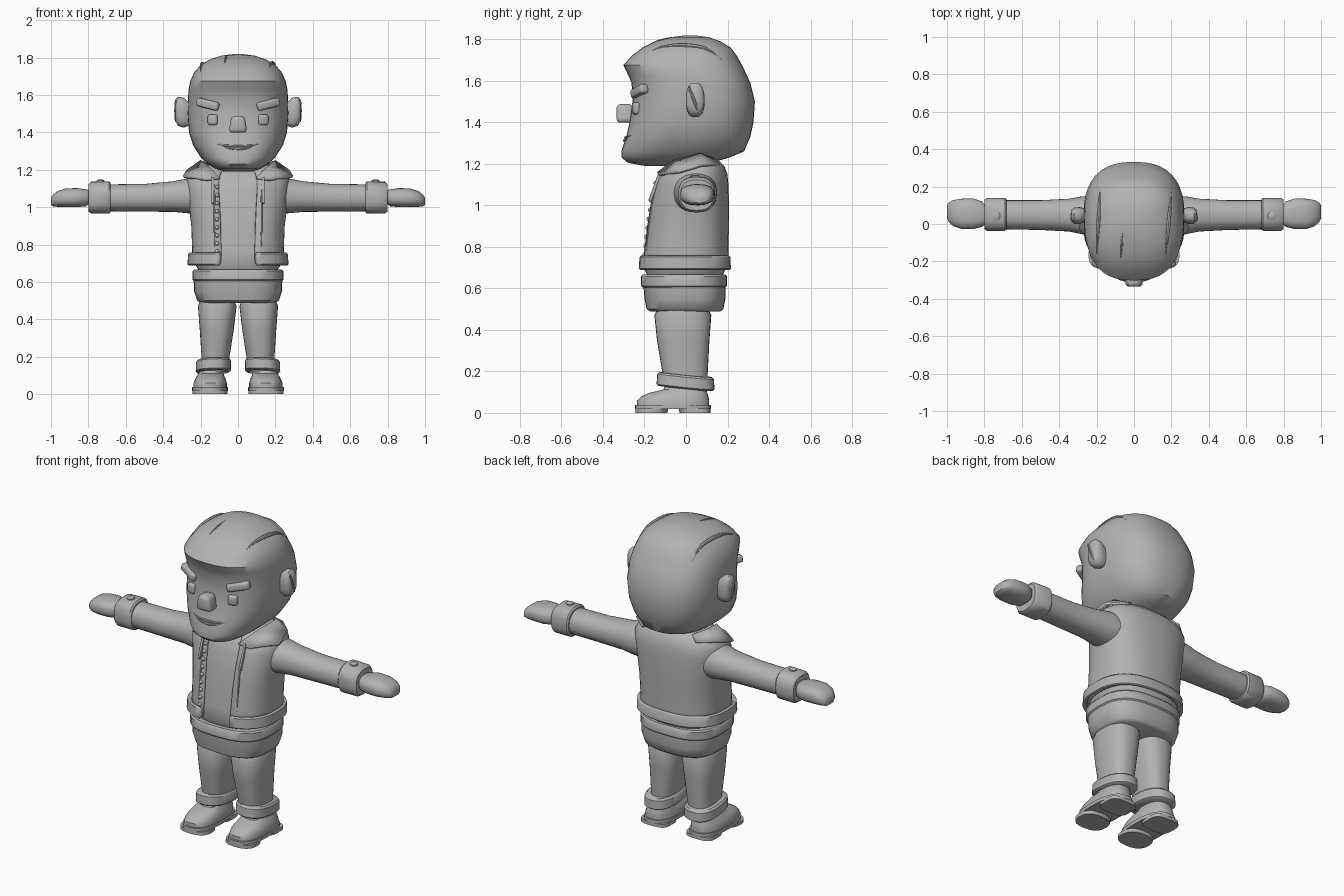
import bpy, bmesh
from math import cos, sin, pi, radians
from mathutils import Matrix, Vector
from mathutils.bvhtree import BVHTree

if "Cube" in bpy.data.objects:
    bpy.data.objects.remove(bpy.data.objects["Cube"])

grey = bpy.data.materials.new("plain grey")
grey.use_nodes = True
grey.diffuse_color = (0.45, 0.45, 0.45, 1)
grey.node_tree.nodes["Principled BSDF"].inputs["Base Color"].default_value = (0.45, 0.45, 0.45, 1)


def finish(name, bm, mirror=False, solid=0, angle=42):
    """Turn a bmesh into a shaded object, mirrored to the right if asked."""
    mesh = bpy.data.meshes.new(name)
    bm.to_mesh(mesh)
    bm.free()
    obj = bpy.data.objects.new(name, mesh)
    bpy.context.collection.objects.link(obj)
    mesh.materials.append(grey)
    if solid:
        mod = obj.modifiers.new("thickness", "SOLIDIFY")
        mod.thickness, mod.offset = solid, -1
    if mirror:
        mod = obj.modifiers.new("mirror", "MIRROR")
        mod.use_mirror_merge = False
    bpy.ops.object.select_all(action="DESELECT")
    obj.select_set(True)
    bpy.context.view_layer.objects.active = obj
    bpy.ops.object.shade_smooth_by_angle(angle=radians(angle))
    return obj


def loft(name, rings, axis="z", power=2.5, gap=0, n=32, **kw):
    """Skin superellipse rings; each is (t, half width, y0, y1) or (t, a0, a1, b0, b1)."""
    bm = bmesh.new()
    loops = []
    for ring in rings:
        if len(ring) == 4:
            t, w, b0, b1 = ring
            a0, a1 = -w, w
        else:
            t, a0, a1, b0, b1 = ring
        loop = []
        for i in range(n):
            # The gap opens the front of the ring
            ang = -pi / 2 + gap + (2 * pi - 2 * gap) * i / (n - 1 if gap else n)
            c, s = cos(ang), sin(ang)
            u = (abs(c) ** (2 / power)) * (1 if c > 0 else -1)
            v = (abs(s) ** (2 / power)) * (1 if s > 0 else -1)
            a = (a0 + a1) / 2 + u * (a1 - a0) / 2
            b = (b0 + b1) / 2 + v * (b1 - b0) / 2
            loop.append(bm.verts.new((a, b, t) if axis == "z" else (t, a, b)))
        loops.append(loop)
    for low, high in zip(loops, loops[1:]):
        for i in range(n - 1 if gap else n):
            j = (i + 1) % n
            bm.faces.new((low[i], low[j], high[j], high[i]))
    if not gap:
        bm.faces.new(loops[0][::-1])
        bm.faces.new(loops[-1])
    return finish(name, bm, **kw)


def block(name, centre, size, tilt=(0, 0, 0), bevel=0.01, taper=1, **kw):
    """Rounded box; taper scales the width of its top."""
    bm = bmesh.new()
    bmesh.ops.create_cube(bm, size=1)
    for v in bm.verts:
        if v.co.z > 0:
            v.co.x *= taper
    turn = Matrix.Identity(4)
    for ang, ax in zip(tilt, "XYZ"):
        turn = Matrix.Rotation(radians(ang), 4, ax) @ turn
    bm.transform(Matrix.Translation(centre) @ turn @ Matrix.Diagonal((*size, 1)))
    bmesh.ops.bevel(bm, geom=bm.edges[:], offset=bevel, segments=3, profile=0.5, affect="EDGES")
    return finish(name, bm, **kw)


def strand(name, points, radius, sides=8, **kw):
    """Tapered tube through the points."""
    bm = bmesh.new()
    loops = []
    for k, p in enumerate(points):
        p = Vector(p)
        along = Vector(points[min(k + 1, len(points) - 1)]) - Vector(points[max(k - 1, 0)])
        turn = along.to_track_quat("Z", "Y").to_matrix()
        r = radius * (0.15 + 0.85 * sin(pi * k / (len(points) - 1)))
        loops.append([bm.verts.new(p + turn @ Vector((r * cos(2 * pi * i / sides), r * sin(2 * pi * i / sides), 0)))
                      for i in range(sides)])
    for low, high in zip(loops, loops[1:]):
        for i in range(sides):
            j = (i + 1) % sides
            bm.faces.new((low[i], low[j], high[j], high[i]))
    bm.faces.new(loops[0][::-1])
    bm.faces.new(loops[-1])
    return finish(name, bm, **kw)


def surface(obj):
    bm = bmesh.new()
    bm.from_mesh(obj.data)
    tree = BVHTree.FromBMesh(bm)
    bm.free()
    return tree


def front_of(tree, x, z):
    return tree.ray_cast(Vector((x, -2, z)), Vector((0, 1, 0)))[0]


# Head with overhanging fringe and jutting chin
head = loft("head", [
    (1.19, 0.07, -0.2, 0.02), (1.205, 0.12, -0.28, 0.12), (1.23, 0.16, -0.31, 0.21),
    (1.26, 0.195, -0.312, 0.28), (1.33, 0.24, -0.288, 0.31), (1.4, 0.262, -0.272, 0.325),
    (1.5, 0.27, -0.258, 0.332), (1.59, 0.267, -0.262, 0.31), (1.63, 0.264, -0.28, 0.292),
    (1.675, 0.255, -0.302, 0.27), (1.72, 0.235, -0.262, 0.245), (1.76, 0.2, -0.21, 0.215),
    (1.79, 0.15, -0.15, 0.165), (1.81, 0.09, -0.07, 0.11), (1.818, 0.03, -0.01, 0.05)], n=40)
skull = surface(head)
loft("neck", [(1.1, 0.1, -0.08, 0.12), (1.23, 0.1, -0.08, 0.12)])

# Hair strands
for name, x0, x1, y0, y1 in (("left_hair_strand", 0.17, 0.2, -0.16, 0.17),
                             ("right_hair_strand", -0.18, -0.2, 0.2, -0.16),
                             ("parting_strand", -0.06, -0.07, -0.04, -0.18)):
    path = []
    for k in range(9):
        f = k / 8
        spot = (x0 + (x1 - x0) * f, y0 + (y1 - y0) * f, 3)
        path.append(skull.ray_cast(Vector(spot), Vector((0, 0, -1)))[0])
    strand(name, path, 0.012 if "parting" not in name else 0.006)

# Face
block("nose", (0, -0.295, 1.443), (0.1, 0.08, 0.09), bevel=0.02, taper=0.7)
eye = front_of(skull, 0.135, 1.467)
block("eyes", eye, (0.055, 0.035, 0.058), (0, 0, 18), bevel=0.014, mirror=True)
brow = front_of(skull, 0.16, 1.55)
block("eyebrows", brow, (0.13, 0.045, 0.045), (0, -13, 24), bevel=0.013, mirror=True)
for name, z, width, radius in (("upper_lip", 1.325, 0.115, 0.008), ("lower_lip", 1.312, 0.08, 0.009)):
    path = [front_of(skull, width * (k / 5 - 1), z + 0.012 * (k / 5 - 1) ** 2) for k in range(11)]
    strand(name, path, radius)
loft("ears", [(0.25, 0.02, 0.08, 1.44, 1.55), (0.29, 0, 0.09, 1.425, 1.585),
              (0.32, 0, 0.088, 1.435, 1.59), (0.335, 0.015, 0.075, 1.46, 1.575)],
     axis="x", mirror=True, angle=50)
strand("ear_ridges", [(0.333, 0.035 + 0.022 * cos(k * pi / 8), 1.515 + 0.06 * sin(k * pi / 8 - pi / 2))
                      for k in range(9)], 0.008, mirror=True)

# Shirt, with the jacket open over it
trunk = [(0.7, 0.247, -0.216, 0.206), (0.77, 0.245, -0.21, 0.205), (0.9, 0.25, -0.194, 0.207),
         (1, 0.262, -0.178, 0.208), (1.1, 0.276, -0.155, 0.205), (1.15, 0.274, -0.134, 0.2),
         (1.19, 0.245, -0.1, 0.185), (1.22, 0.19, -0.05, 0.155), (1.235, 0.12, -0.01, 0.12)]
shirt = loft("shirt", [(0.65, 0.2, -0.18, 0.17)] + [(z, w - 0.012, a + 0.012, b - 0.012) for z, w, a, b in trunk])
loft("jacket", trunk, gap=0.3, n=40, solid=0.014)
loft("jacket_hem", [(0.688, 0.262, -0.228, 0.21), (0.695, 0.27, -0.236, 0.217), (0.75, 0.267, -0.232, 0.214),
                    (0.758, 0.258, -0.223, 0.208)], gap=0.3, n=40, solid=0.035)

# Collar flaps
bm = bmesh.new()
inner = [(0.1, -0.14, 1.16), (0.16, -0.06, 1.22), (0.2, 0.07, 1.252), (0.14, 0.14, 1.225)]
outer = [(0.17, -0.135, 1.15), (0.295, -0.03, 1.167), (0.275, 0.08, 1.2), (0.18, 0.165, 1.2)]
pairs = [(bm.verts.new(a), bm.verts.new(b)) for a, b in zip(inner, outer)]
for (a, b), (c, d) in zip(pairs, pairs[1:]):
    bm.faces.new((a, b, d, c))
finish("collar_flaps", bm, mirror=True, solid=0.014)

# Zip pulls, jacket seams and snap buttons
chest = surface(shirt)
block("zip_pulls", front_of(chest, 0.135, 1.09) + Vector((0, -0.018, 0)), (0.014, 0.016, 0.15),
      (-20, 0, 0), bevel=0.004, mirror=True)
seam = [front_of(chest, 0.125, 0.77 + 0.05 * k) + Vector((0, -0.013, 0)) for k in range(8)]
strand("jacket_seams", seam, 0.006, mirror=True)
for k in range(10):
    spot = front_of(chest, -0.112, 0.72 + 0.043 * k)
    bm = bmesh.new()
    bmesh.ops.create_uvsphere(bm, u_segments=12, v_segments=8, radius=0.011)
    bm.transform(Matrix.Translation(spot + Vector((0, -0.014, 0))))
    finish("snap_button", bm)

# Sleeves, cuffs, cuff buttons and hands
loft("sleeves", [(0.2, -0.065, 0.15, 0.96, 1.165), (0.275, -0.055, 0.148, 0.968, 1.152),
                 (0.35, -0.04, 0.135, 0.975, 1.138), (0.5, -0.032, 0.127, 0.976, 1.124),
                 (0.69, -0.028, 0.127, 0.978, 1.122)], axis="x", power=2.2, mirror=True)
loft("cuffs", [(0.682, -0.03, 0.132, 0.972, 1.13), (0.69, -0.037, 0.14, 0.966, 1.138),
               (0.785, -0.037, 0.14, 0.966, 1.136), (0.8, -0.027, 0.13, 0.976, 1.122)],
     axis="x", power=2.6, mirror=True)
loft("cuff_buttons", [(1.125, 0.715, 0.757, 0.02, 0.064), (1.142, 0.715, 0.757, 0.02, 0.064),
                      (1.147, 0.722, 0.75, 0.027, 0.057)], power=2, n=16, mirror=True)
loft("hands", [(0.795, 0, 0.1, 1.02, 1.09), (0.812, -0.015, 0.12, 1.005, 1.095), (0.86, -0.027, 0.137, 1, 1.102),
               (0.92, -0.027, 0.135, 1, 1.1), (0.965, -0.012, 0.128, 1.002, 1.086),
               (0.99, 0.01, 0.115, 1.005, 1.065), (1, 0.03, 0.1, 1.012, 1.05)], axis="x", mirror=True)

# Belt and hips
loft("belt", [(0.605, 0.236, -0.21, 0.19), (0.612, 0.243, -0.217, 0.197), (0.658, 0.243, -0.217, 0.197),
              (0.666, 0.236, -0.21, 0.19)], power=2.8)
loft("hips", [(0.488, 0.2, -0.17, 0.165), (0.5, 0.218, -0.19, 0.18), (0.55, 0.235, -0.2, 0.19),
              (0.61, 0.237, -0.205, 0.19)], power=2.8)

# Legs and tilted turn-ups
loft("legs", [(0.12, 0.058, 0.193, -0.1, 0.1), (0.2, 0.045, 0.195, -0.115, 0.105), (0.35, 0.022, 0.205, -0.14, 0.113),
              (0.47, 0.008, 0.214, -0.152, 0.122), (0.495, 0.016, 0.205, -0.14, 0.11)], mirror=True)
turnups = loft("turn_ups", [(0.108, 0.047, 0.217, -0.132, 0.128), (0.116, 0.038, 0.226, -0.142, 0.137),
                            (0.165, 0.038, 0.224, -0.138, 0.135), (0.174, 0.046, 0.215, -0.128, 0.125)], mirror=True)
for v in turnups.data.vertices:
    v.co.z += 0.01 - 0.1 * v.co.y + 0.04 * (v.co.x - 0.13) * -1

# Shoes with separate toe and heel pads
loft("shoes", [(0.03, 0.06, 0.238, -0.235, 0.112), (0.06, 0.06, 0.238, -0.235, 0.112),
               (0.08, 0.066, 0.23, -0.215, 0.108), (0.098, 0.073, 0.22, -0.17, 0.102),
               (0.112, 0.078, 0.21, -0.11, 0.098), (0.15, 0.08, 0.2, -0.09, 0.095)], mirror=True)
loft("soles", [(0.018, 0.054, 0.245, -0.246, 0.12), (0.038, 0.054, 0.245, -0.246, 0.12)], mirror=True)
loft("toe_pads", [(0, 0.056, 0.243, -0.243, -0.09), (0.02, 0.056, 0.243, -0.243, -0.085)], mirror=True)
loft("heels", [(0, 0.062, 0.237, -0.03, 0.118), (0.02, 0.062, 0.237, -0.035, 0.118)], power=3.5, mirror=True)
